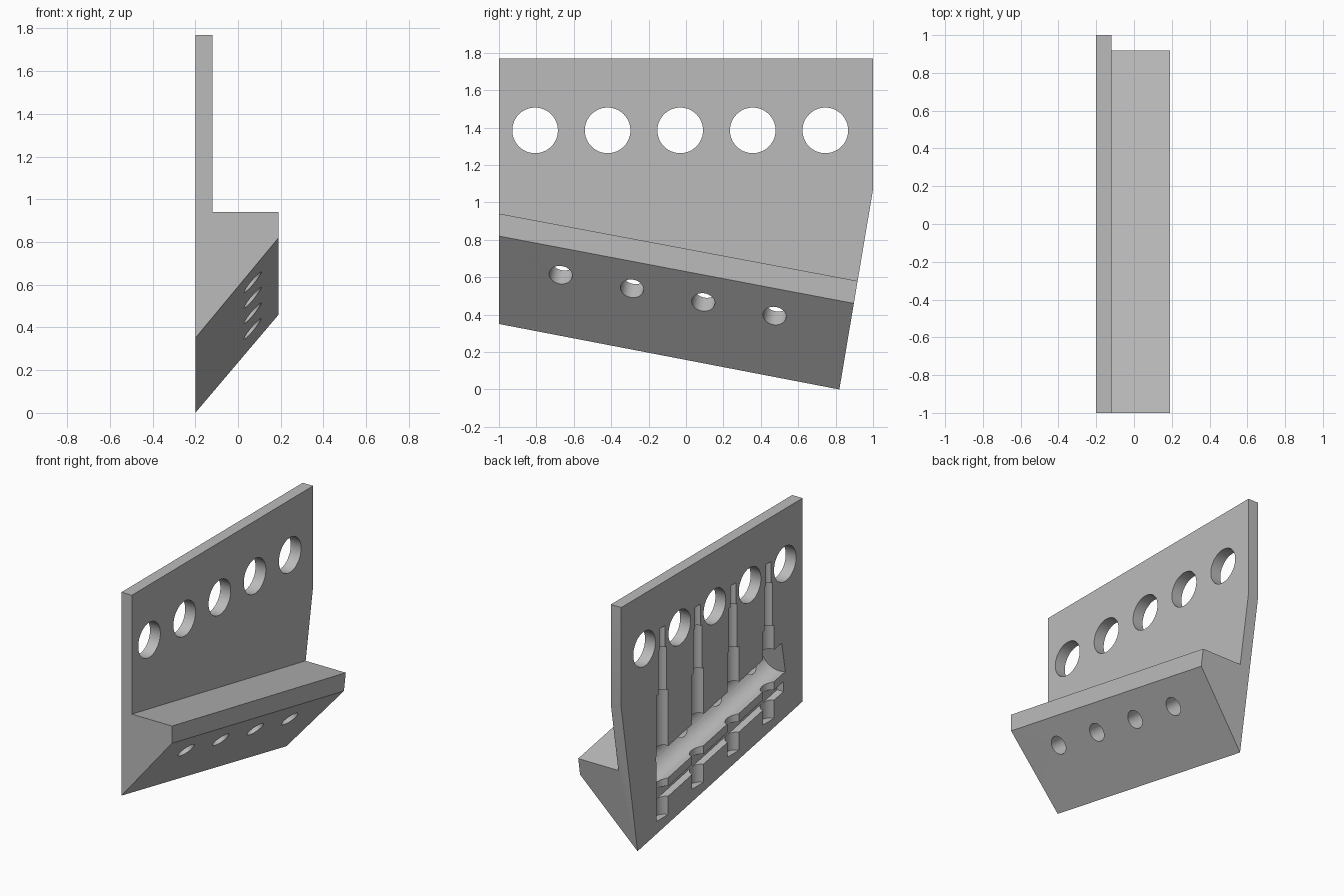
import bpy, bmesh, math
from mathutils import Vector

if "Cube" in bpy.data.objects:
    bpy.data.objects.remove(bpy.data.objects["Cube"])

grey = bpy.data.materials.new("plain grey")
grey.diffuse_color = (0.5, 0.5, 0.5, 1)
grey.use_nodes = True
grey.node_tree.nodes["Principled BSDF"].inputs["Base Color"].default_value = grey.diffuse_color


def make_object(name, bm):
    bmesh.ops.recalc_face_normals(bm, faces=bm.faces)
    mesh = bpy.data.meshes.new(name)
    bm.to_mesh(mesh)
    bm.free()
    mesh.materials.append(grey)
    ob = bpy.data.objects.new(name, mesh)
    bpy.context.collection.objects.link(ob)
    return ob


# Bracket body: L section with sloping shelf, swept to the slanted end
def end_y(z):
    return min(1.0, 0.82 + 0.18 * z / 1.07)


near = [(-.2, .35), (.19, .82), (.19, .94), (-.12, .94),
        (-.12, 1.3), (-.12, 1.77), (-.2, 1.77), (-.2, 1.3)]
far = [(-.2, 0), (.19, .46), (.19, .58), (-.12, .58),
       (-.12, 1.07), (-.12, 1.77), (-.2, 1.77), (-.2, 1.07)]
bm = bmesh.new()
a = [bm.verts.new((x, -1, z)) for x, z in near]
b = [bm.verts.new((x, end_y(z), z)) for x, z in far]
for i in range(8):
    j = (i + 1) % 8
    bm.faces.new((a[i], a[j], b[j], b[i]))
bm.faces.new(a)
bm.faces.new([b[i] for i in (0, 1, 2, 3, 4, 7)])
bm.faces.new([b[i] for i in (4, 5, 6, 7)])
body = make_object("wall_bracket", bm)


def rod(p0, p1, r, n=32):
    """Cut a cylinder from p0 to p1 out of the body."""
    p0, p1 = Vector(p0), Vector(p1)
    d = p1 - p0
    bm = bmesh.new()
    bmesh.ops.create_cone(bm, cap_ends=True, segments=n, radius1=r, radius2=r, depth=d.length)
    rot = d.to_track_quat('Z', 'Y').to_matrix().to_4x4()
    bmesh.ops.transform(bm, matrix=rot, verts=bm.verts)
    bmesh.ops.translate(bm, vec=(p0 + p1) / 2, verts=bm.verts)
    cut(bm)


def cut(bm):
    cutter = make_object("cutter", bm)
    cutter.hide_render = True
    mod = body.modifiers.new("cut", 'BOOLEAN')
    mod.operation = 'DIFFERENCE'
    mod.solver = 'EXACT'
    mod.object = cutter
    bpy.context.view_layer.objects.active = body
    bpy.ops.object.modifier_apply(modifier=mod.name)
    bpy.data.objects.remove(cutter)


def base(y):
    return 0.35 - 0.192 * (y + 1)


# Row of large holes through the plate
for i in range(5):
    y = -0.807 + 0.388 * i
    rod((-.4, y, 1.385), (.1, y, 1.385), 0.122, 48)

# Sloping round groove along the back
rod((-.15, -.79, base(-.79) + .43), (-.15, .6, base(.6) + .43), 0.12)

# Small holes drilled square to the sloping underside, into the groove
axis = Vector((-.77, .12, .63)).normalized()
for i in range(4):
    y = -0.67 + 0.381 * i
    p = Vector((.07, y, .612 - .0732 * i))
    rod(p - axis * .15, p + axis * .24, 0.0625)

# Stepped upright channels on the back
for i in range(4):
    y = -0.624 + 0.39 * i
    for r, x, z0, z1 in ((.065, -.215, base(y) + .075, 1.005),
                         (.046, -.203, .95, 1.31),
                         (.03, -.197, 1.25, 1.46)):
        rod((x, y, z0), (x, y, z1), r, 24)

# Narrow lower slot following the slope
bm = bmesh.new()
bmesh.ops.create_cube(bm, size=1)
for v in bm.verts:
    y = -.79 if v.co.y < 0 else .6
    v.co = (-.25 if v.co.x < 0 else -.15, y, base(y) + (.19 if v.co.z < 0 else .26))
cut(bm)

# Smooth hole walls, crisp edges
bpy.ops.object.select_all(action='DESELECT')
body.select_set(True)
bpy.context.view_layer.objects.active = body
bpy.ops.object.shade_smooth_by_angle(angle=math.radians(25))
